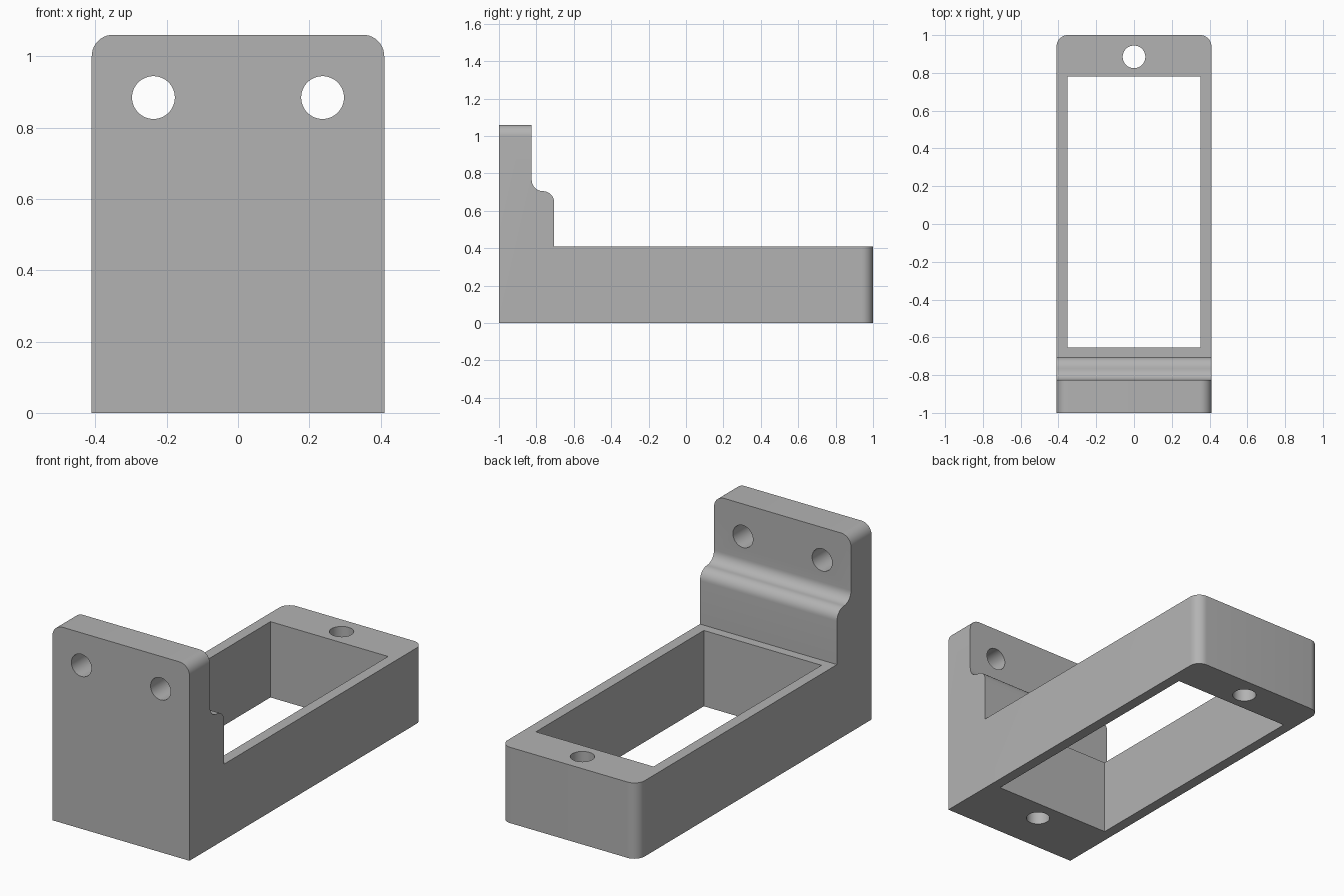
import bpy, bmesh, math
from mathutils import Matrix, Vector

cube = bpy.data.objects.get("Cube")
if cube:
    bpy.data.objects.remove(cube, do_unlink=True)

HALF_W = 0.41      # half width
BASE_H = 0.41      # height of the frame
TOP = 1.06         # height of the upright plate
R = 0.06           # rounding radius and hole radius

grey = bpy.data.materials.new("plain grey")
grey.use_nodes = True
colour = (0.45, 0.45, 0.45, 1)
grey.diffuse_color = colour
grey.node_tree.nodes["Principled BSDF"].inputs["Base Color"].default_value = colour


def make_object(name, bm):
    bmesh.ops.recalc_face_normals(bm, faces=bm.faces)
    mesh = bpy.data.meshes.new(name)
    bm.to_mesh(mesh)
    bm.free()
    obj = bpy.data.objects.new(name, mesh)
    bpy.context.collection.objects.link(obj)
    mesh.materials.append(grey)
    return obj


def arc(cy, cz, start, end, steps=10):
    angles = [math.radians(start + (end - start) * i / steps) for i in range(steps + 1)]
    return [(cy + R * math.cos(a), cz + R * math.sin(a)) for a in angles]


# Side profile: upright plate, S-shaped shoulder, long base
profile = [(-1, 0), (1, 0), (1, BASE_H), (-0.705, BASE_H)]
profile += arc(-0.765, 0.645, 0, 90)
profile += arc(-0.765, 0.765, 270, 180)[1:]
profile += [(-0.825, TOP), (-1, TOP)]

bm = bmesh.new()
side = bm.faces.new([bm.verts.new((-HALF_W, y, z)) for y, z in profile])
ext = bmesh.ops.extrude_face_region(bm, geom=[side])
bmesh.ops.translate(bm, vec=(2 * HALF_W, 0, 0),
                    verts=[v for v in ext["geom"] if isinstance(v, bmesh.types.BMVert)])


# Round the upright's top corners and the base's back corners
def is_corner(edge):
    mid = (edge.verts[0].co + edge.verts[1].co) / 2
    if abs(mid.x) < HALF_W - 0.001:
        return False
    on_top = all(v.co.z > TOP - 0.001 for v in edge.verts)
    on_back = all(v.co.y > 0.999 for v in edge.verts)
    return on_top or on_back


bmesh.ops.bevel(bm, geom=[e for e in bm.edges if is_corner(e)], offset=R,
                offset_type='OFFSET', segments=10, profile=0.5, affect='EDGES')
bracket = make_object("mounting_bracket", bm)


# Cutters
def box_cutter(name, low, high):
    low, high = Vector(low), Vector(high)
    bm = bmesh.new()
    bmesh.ops.create_cube(bm, size=1, matrix=Matrix.Translation((low + high) / 2)
                          @ Matrix.Diagonal((*(high - low), 1)))
    return make_object(name, bm)


def hole_cutter(name, centre, depth, axis):
    turn = Matrix.Rotation(math.pi / 2, 4, 'X') if axis == 'Y' else Matrix()
    bm = bmesh.new()
    bmesh.ops.create_cone(bm, cap_ends=True, segments=48, radius1=R, radius2=R,
                          depth=depth, matrix=Matrix.Translation(centre) @ turn)
    return make_object(name, bm)


cutters = [
    box_cutter("window_cutter", (-0.352, -0.655, -0.1), (0.352, 0.78, 0.6)),
    hole_cutter("back_hole_cutter", (0, 0.885, 0.2), 1, 'Z'),
    hole_cutter("blind_hole_cutter", (0, -0.77, 0.15), 0.5, 'Z'),
]
for s in (-1, 1):
    cutters.append(hole_cutter("plate_hole_cutter", (0.237 * s, -0.9, 0.884), 0.5, 'Y'))

bpy.context.view_layer.objects.active = bracket
for cutter in cutters:
    cutter.hide_render = True
    mod = bracket.modifiers.new("cut", 'BOOLEAN')
    mod.operation = 'DIFFERENCE'
    mod.solver = 'EXACT'
    mod.object = cutter
    bpy.ops.object.modifier_apply(modifier=mod.name)
    bpy.data.objects.remove(cutter, do_unlink=True)

# Smooth rounds, sharp edges
bpy.ops.object.select_all(action='DESELECT')
bracket.select_set(True)
bpy.ops.object.shade_smooth_by_angle(angle=math.radians(30))
